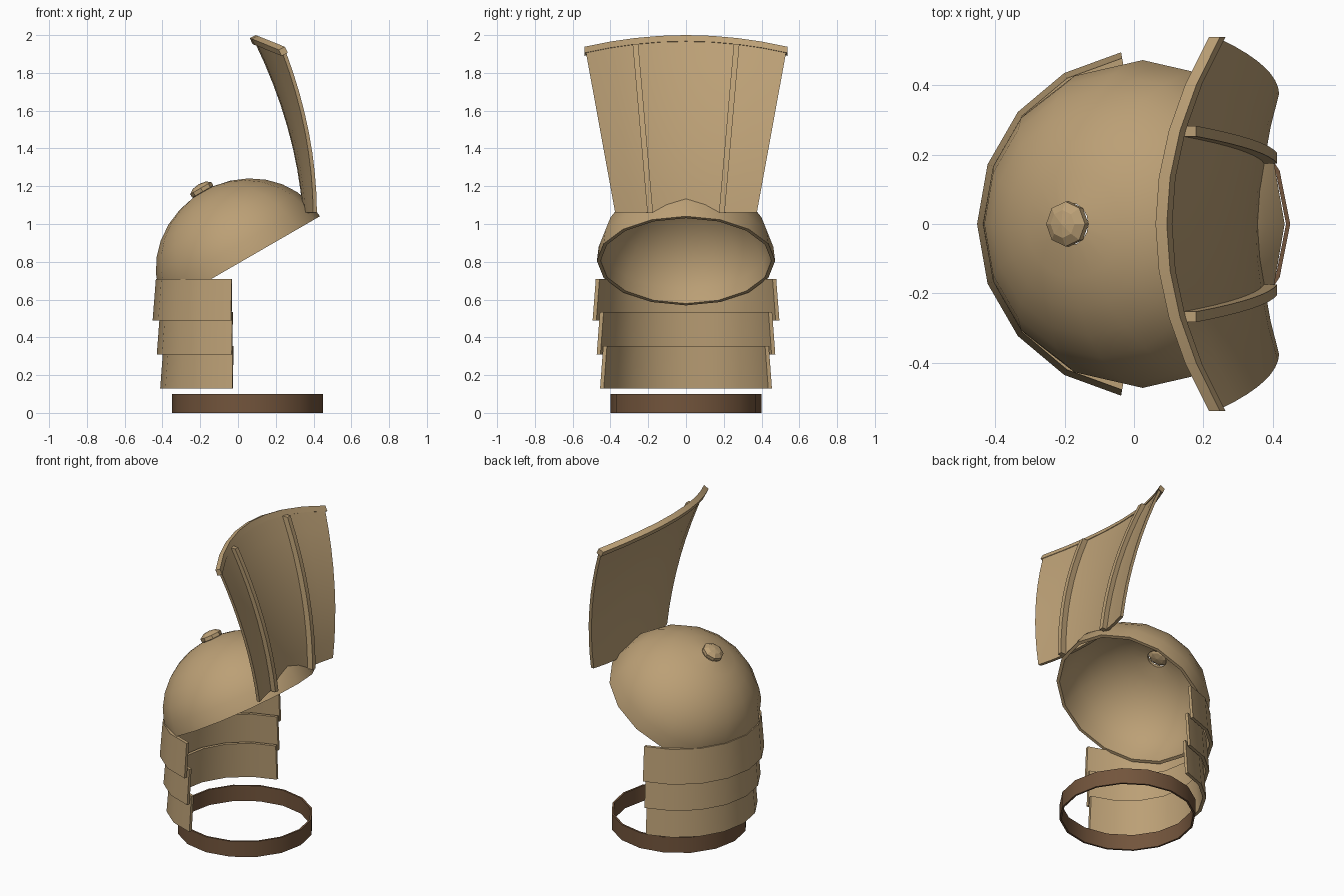
import bpy, bmesh
from math import sin, cos, radians, pi
from mathutils import Matrix, Vector

if "Cube" in bpy.data.objects:
    bpy.data.objects.remove(bpy.data.objects["Cube"])


def material(name, rgb):
    m = bpy.data.materials.new(name)
    m.diffuse_color = (*rgb, 1)
    m.use_nodes = True
    m.node_tree.nodes["Principled BSDF"].inputs["Base Color"].default_value = m.diffuse_color
    return m


tan = material("tan_metal", (0.50, 0.35, 0.18))
brown = material("brown_leather", (0.17, 0.09, 0.045))


def sweep(name, sections, mat, closed=False, smooth=40):
    """Skin a list of equal closed cross-sections, with end caps if open."""
    bm = bmesh.new()
    rows = [[bm.verts.new(p) for p in s] for s in sections]
    n, m = len(rows), len(rows[0])
    for i in range(n if closed else n - 1):
        a, b = rows[i], rows[(i + 1) % n]
        for j in range(m):
            k = (j + 1) % m
            bm.faces.new((a[j], a[k], b[k], b[j]))
    if not closed:
        bm.faces.new(rows[0])
        bm.faces.new(rows[-1])
    bmesh.ops.recalc_face_normals(bm, faces=bm.faces)
    me = bpy.data.meshes.new(name)
    bm.to_mesh(me)
    bm.free()
    me.materials.append(mat)
    ob = bpy.data.objects.new(name, me)
    bpy.context.collection.objects.link(ob)
    finish(ob, smooth)
    return ob


def finish(ob, angle):
    bpy.ops.object.select_all(action='DESELECT')
    ob.select_set(True)
    bpy.context.view_layer.objects.active = ob
    bpy.ops.object.shade_smooth_by_angle(angle=radians(angle))


def revolve(profile, angles, cx=0.0):
    return [[(cx + r * cos(a), r * sin(a), z) for r, z in profile] for a in angles]


full = [2 * pi * i / 16 for i in range(16)]

# base ring
sweep("base_ring", revolve([(0.4, 0), (0.4, 0.1), (0.388, 0.1), (0.388, 0)], full, 0.05),
      brown, closed=True)

# three overlapping neck guards, flaring outward at the bottom
arc = [radians(100 + 20 * i) for i in range(9)]
guards = [(0.71, 0.49, 0.485, 0.502), (0.535, 0.31, 0.463, 0.48), (0.355, 0.13, 0.445, 0.462)]
for i, (zt, zb, rt, rb) in enumerate(guards):
    prof = [(rb, zb), (rt, zt), (rt - 0.02, zt), (rb - 0.02, zb)]
    sweep(f"neck_guard_{i + 1}", revolve(prof, arc, 0.05), tan)

# tilted, slightly flattened bowl with a small opening at its pole
tilt = Matrix.Translation((0.025, 0, 0.805)) @ Matrix.Rotation(radians(-30), 4, 'Y')
lat = [radians(82.5 * i / 7) for i in range(8)]
bowl = [(0.472 * cos(a), 0.424 * sin(a)) for a in lat]
bowl += [(0.452 * cos(a), 0.404 * sin(a)) for a in reversed(lat)]
sweep("helmet_bowl", revolve(bowl, full), tan, closed=True).matrix_world = tilt

# faceted button over the pole
bpy.ops.mesh.primitive_uv_sphere_add(segments=8, ring_count=5, radius=1)
button = bpy.context.object
button.name = "top_button"
button.data.transform(Matrix.Diagonal((0.068, 0.068, 0.034, 1)))
button.matrix_world = tilt @ Matrix.Translation((0, 0, 0.434))
button.data.materials.append(tan)
for p in button.data.polygons:
    p.use_smooth = False


# crest surface: t runs up, s runs from side to side
def crest(t, s):
    y = s * (0.375 + 0.155 * t)
    x = 0.363 - 0.07 * t - 0.188 * t * t + (0.39 + 0.14 * t) * y * y
    return Vector((x, y, 1.06 + 0.91 * t - 0.06 * t * s * s))


rise = [i / 8 for i in range(9)]
span = [i / 4 - 1 for i in range(9)]
back = Vector((-0.02, 0, 0))

# crest plate
sweep("crest_plate", [[crest(t, s) for t in rise] + [crest(t, s) + back for t in reversed(rise)]
                      for s in span], tan)

# crest ribs
for side, label in ((-1, "left"), (1, "right")):
    rib = [[crest(t, side * 0.505) + Vector((dx, dy, -0.003)) for dx, dy in
            ((-0.008, -0.015), (0.035, -0.015), (0.035, 0.015), (-0.008, 0.015))]
           for t in rise]
    sweep(f"crest_rib_{label}", rib, tan)

# crest top trim, square bar tilted to follow the plate
turn = Matrix.Rotation(radians(-26), 3, 'Y')
corners = [turn @ Vector((a * 0.018, 0, b * 0.018)) for a, b in ((-1, -1), (1, -1), (1, 1), (-1, 1))]
sweep("crest_trim", [[crest(1, s * 1.016) + Vector((-0.019, 0, 0.006)) + c for c in corners]
                     for s in span], tan)
